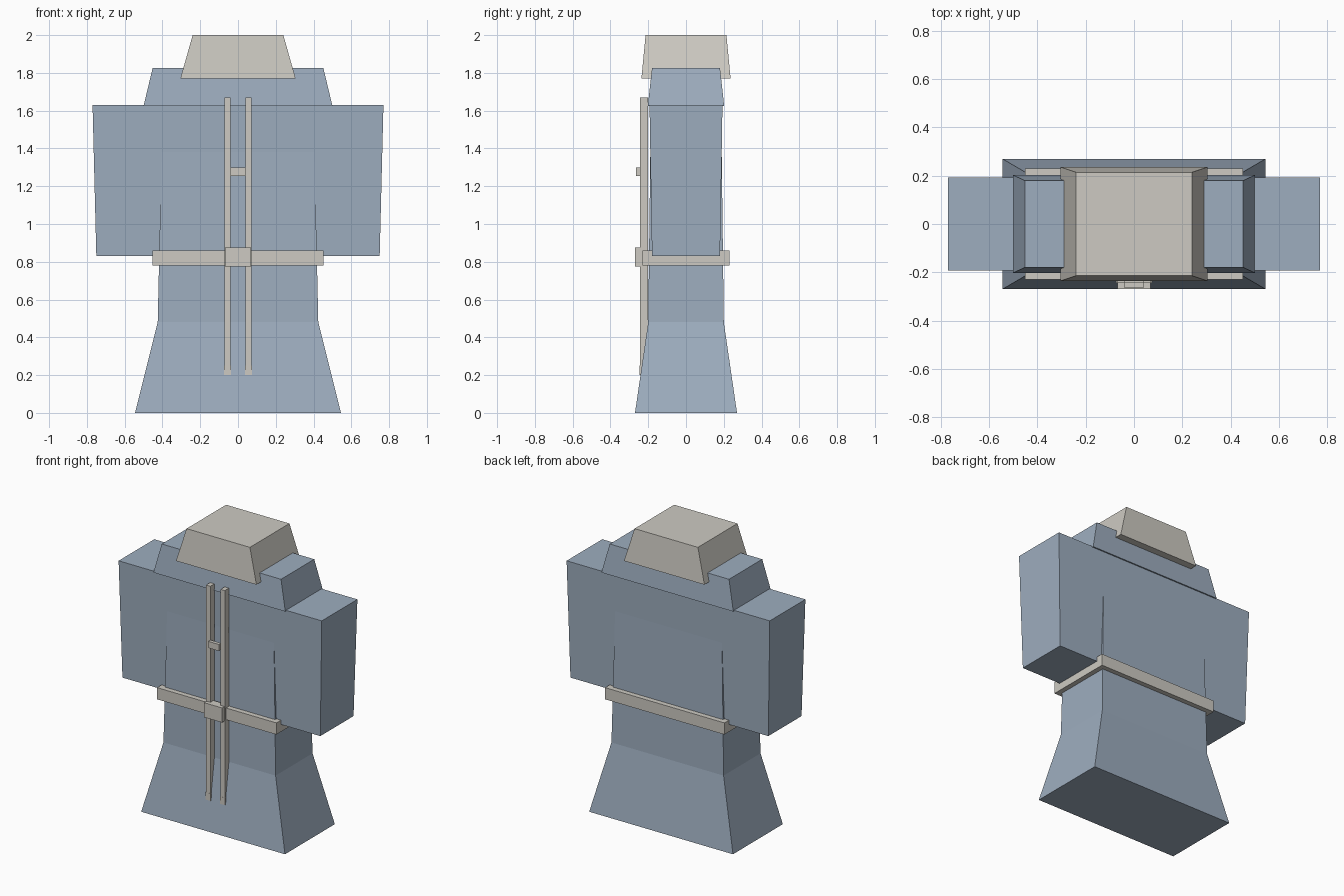
import bpy
import bmesh

cube = bpy.data.objects.get("Cube")
if cube:
    bpy.data.objects.remove(cube, do_unlink=True)


def material(name, color):
    mat = bpy.data.materials.new(name)
    mat.use_nodes = True
    mat.diffuse_color = (*color, 1)
    mat.node_tree.nodes["Principled BSDF"].inputs["Base Color"].default_value = (*color, 1)
    return mat


BLUE = material("slate_blue", (0.34, 0.42, 0.52))
CREAM = material("cream", (0.61, 0.59, 0.54))


def loft(name, sections, mat, x=0, y=0):
    """Stack rectangular sections (z, half width, half depth) into a closed solid."""
    bm = bmesh.new()
    rings = [[bm.verts.new((x + sx * w, y + sy * d, z))
              for sx, sy in ((-1, -1), (1, -1), (1, 1), (-1, 1))]
             for z, w, d in sections]
    for low, high in zip(rings, rings[1:]):
        for i in range(4):
            j = (i + 1) % 4
            bm.faces.new((low[i], low[j], high[j], high[i]))
    bm.faces.new(rings[0][::-1])
    bm.faces.new(rings[-1])
    mesh = bpy.data.meshes.new(name)
    bm.to_mesh(mesh)
    bm.free()
    mesh.materials.append(mat)
    obj = bpy.data.objects.new(name, mesh)
    bpy.context.collection.objects.link(obj)
    return obj


# Robe: flared skirt, torso, sleeves joined across the chest, shoulder yoke
loft("robe_body", [(0, 0.545, 0.27), (0.48, 0.425, 0.2), (1.62, 0.4, 0.186)], BLUE)
loft("sleeves", [(0.83, 0.75, 0.18), (1.63, 0.77, 0.193)], BLUE)
loft("shoulder_yoke", [(1.625, 0.5, 0.202), (1.825, 0.452, 0.18)], BLUE)

# Collar block
loft("collar", [(1.77, 0.305, 0.236), (2.0, 0.24, 0.214)], CREAM)

# Belt and knot
loft("belt", [(0.78, 0.452, 0.23), (0.86, 0.452, 0.23)], CREAM)
loft("belt_knot", [(0.775, 0.068, 0.03), (0.875, 0.068, 0.03)], CREAM, y=-0.24)

# Hanging cords with tips, and the clasp joining them
for side, sign in (("right", -1), ("left", 1)):
    loft(side + "_cord", [(0.2, 0.016, 0.022), (1.67, 0.016, 0.022)],
         CREAM, x=sign * 0.055, y=-0.222)
    loft(side + "_cord_tip", [(0.2, 0.019, 0.023), (0.25, 0.019, 0.023)],
         CREAM, x=sign * 0.055, y=-0.222)
loft("cord_clasp", [(1.255, 0.04, 0.012), (1.3, 0.04, 0.012)], CREAM, y=-0.252)
